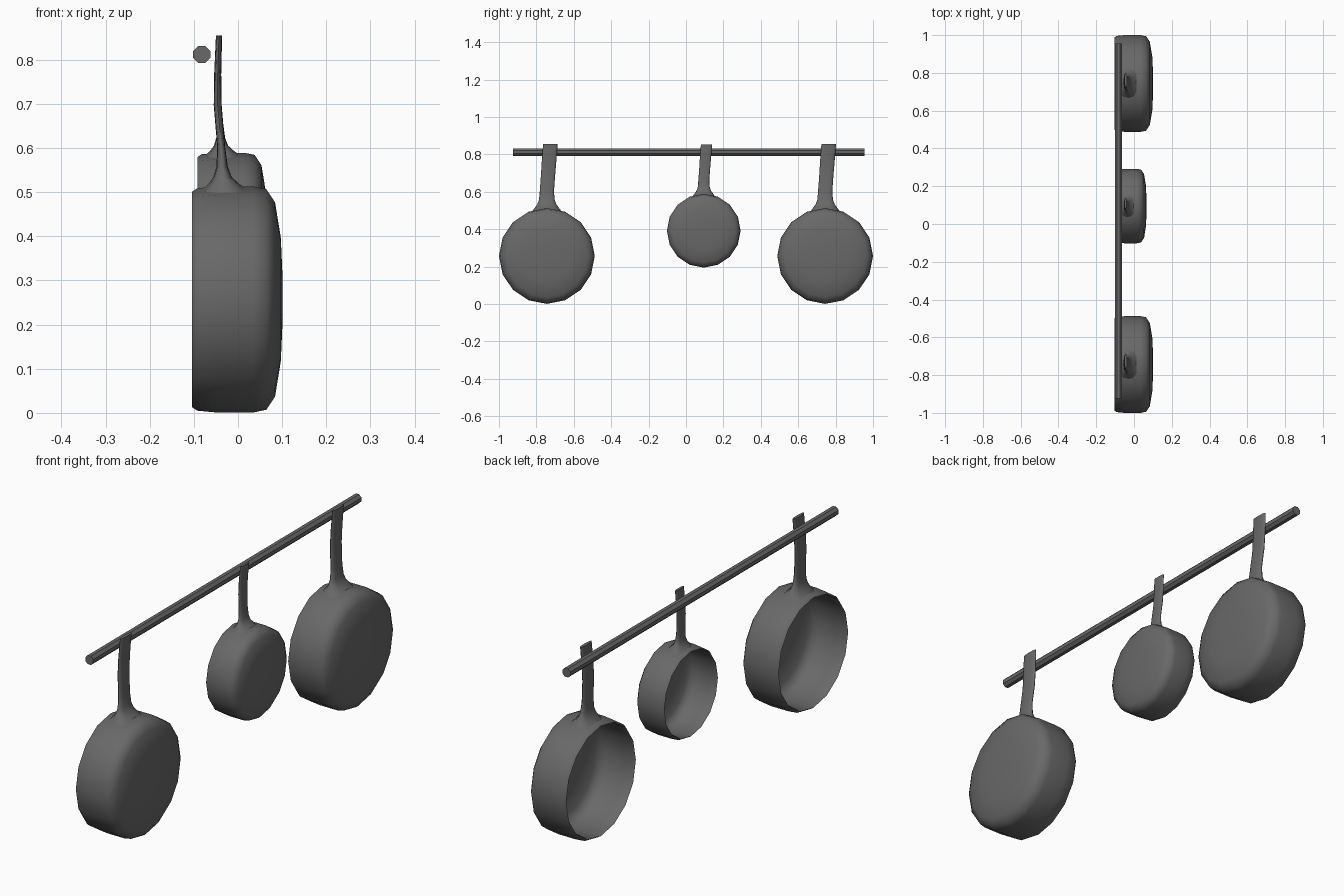
import bpy, bmesh, math
from math import cos, sin, pi

if "Cube" in bpy.data.objects:
    bpy.data.objects.remove(bpy.data.objects["Cube"])

iron = bpy.data.materials.new("dark_iron")
iron.diffuse_color = (0.14, 0.14, 0.14, 1)
iron.use_nodes = True
iron.node_tree.nodes["Principled BSDF"].inputs["Base Color"].default_value = iron.diffuse_color


def finish(bm, name, angle):
    bmesh.ops.recalc_face_normals(bm, faces=bm.faces)
    mesh = bpy.data.meshes.new(name)
    bm.to_mesh(mesh)
    bm.free()
    mesh.polygons.foreach_set("use_smooth", [True] * len(mesh.polygons))
    mesh.set_sharp_from_angle(angle=math.radians(angle))
    mesh.materials.append(iron)
    return mesh


def loft(bm, rings):
    rows = [[bm.verts.new(p) for p in ring] for ring in rings]
    n = len(rows[0])
    for a, b in zip(rows, rows[1:]):
        for i in range(n):
            j = (i + 1) % n
            bm.faces.new((a[i], a[j], b[j], b[i]))
    bm.faces.new(rows[0])
    bm.faces.new(rows[-1])


def place(mesh, name, loc=(0, 0, 0), scale=1):
    ob = bpy.data.objects.new(name, mesh)
    ob.location = loc
    ob.scale = (scale,) * 3
    bpy.context.collection.objects.link(ob)


# Pan body: thin hollow lathe around x (x, radius), open towards -x
SIDES = 16
profile = [(0.09, 0.05), (0.086, 0.135), (0.073, 0.207), (0.057, 0.235), (0.03, 0.244),
           (-0.05, 0.245), (-0.095, 0.24), (-0.104, 0.244), (-0.092, 0.252),
           (-0.05, 0.256), (0.035, 0.256), (0.064, 0.25), (0.084, 0.22),
           (0.097, 0.14), (0.101, 0.05)]
bm = bmesh.new()
loft(bm, [[(x, r * sin(2 * pi * i / SIDES), r * cos(2 * pi * i / SIDES))
           for i in range(SIDES)] for x, r in profile])
body = finish(bm, "pan_body", 50)

# Handle: flat bar with a flared root; x, y, z, half thickness, half width, sag
stations = [(-0.03, 0.0, 0.25, 0.05, 0.08, 2.1), (-0.032, 0.0, 0.261, 0.036, 0.066, 1.3),
            (-0.035, 0.0, 0.277, 0.021, 0.051, 0.4), (-0.036, 0.0, 0.3, 0.013, 0.042, 0),
            (-0.038, 0.0, 0.345, 0.009, 0.038, 0), (-0.046, 0.007, 0.44, 0.009, 0.038, 0),
            (-0.046, 0.012, 0.51, 0.008, 0.039, 0), (-0.043, 0.019, 0.598, 0.007, 0.039, 0)]


def bar_ring(x, y, z, t, w, sag):
    ring = []
    for i in range(12):
        c, s = cos(i * pi / 6), sin(i * pi / 6)
        dy = w * math.copysign(abs(c) ** 0.8, c)
        dx = t * math.copysign(abs(s) ** 0.8, s)
        ring.append((x + dx, y + dy, z - sag * dy * dy))
    return ring


bm = bmesh.new()
loft(bm, [bar_ring(*s) for s in stations])
handle = finish(bm, "pan_handle", 75)

# Three hanging pans
for label, loc, scale in (("left", (0, -0.744, 0.257), 1),
                          ("small", (-0.0115, 0.095, 0.392), 0.77),
                          ("right", (0, 0.744, 0.257), 1)):
    place(body, label + "_pan_body", loc, scale)
    place(handle, label + "_pan_handle", loc, scale)

# Hanging rail: eight-sided rod along y
bm = bmesh.new()
loft(bm, [[(-0.082 + 0.021 * cos((i + 0.5) * pi / 4), y, 0.812 + 0.021 * sin((i + 0.5) * pi / 4))
           for i in range(8)] for y in (-0.925, 0.955)])
place(finish(bm, "rail", 40), "rail")
